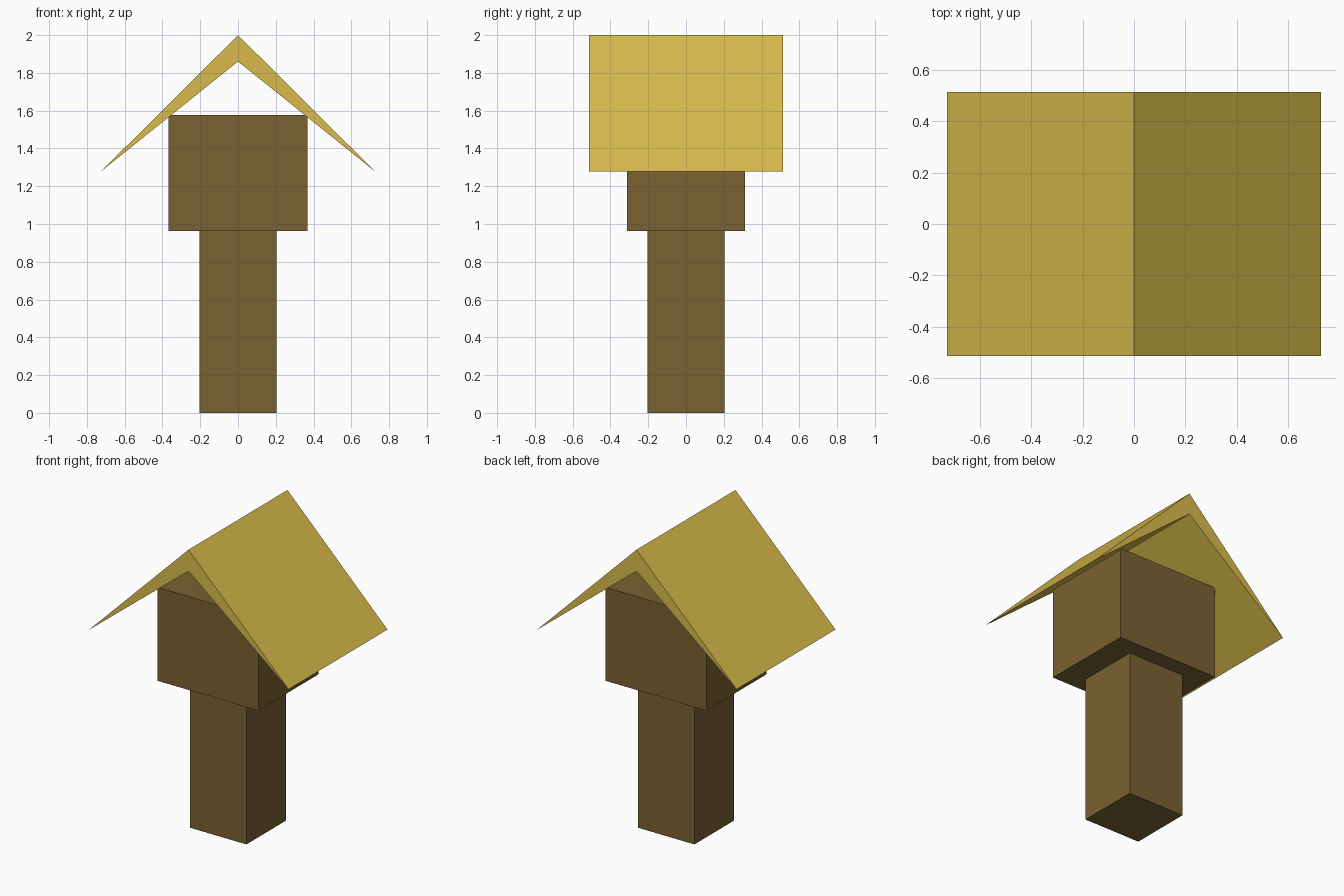
import bpy
import bmesh

if "Cube" in bpy.data.objects:
    bpy.data.objects.remove(bpy.data.objects["Cube"], do_unlink=True)


def make_material(name, colour):
    mat = bpy.data.materials.new(name)
    mat.use_nodes = True
    mat.diffuse_color = colour
    mat.node_tree.nodes["Principled BSDF"].inputs["Base Color"].default_value = colour
    return mat


def add_prism(name, profile, depth, mat):
    """Extrude an x-z profile symmetrically along y."""
    bm = bmesh.new()
    front = bm.faces.new([bm.verts.new((x, -depth / 2, z)) for x, z in profile])
    extruded = bmesh.ops.extrude_face_region(bm, geom=[front], use_keep_orig=True)
    verts = [v for v in extruded["geom"] if isinstance(v, bmesh.types.BMVert)]
    bmesh.ops.translate(bm, verts=verts, vec=(0, depth, 0))
    bmesh.ops.recalc_face_normals(bm, faces=bm.faces)
    mesh = bpy.data.meshes.new(name)
    bm.to_mesh(mesh)
    bm.free()
    mesh.materials.append(mat)
    obj = bpy.data.objects.new(name, mesh)
    bpy.context.collection.objects.link(obj)
    return obj


def add_box(name, half_width, depth, bottom, top, mat):
    profile = [(-half_width, bottom), (half_width, bottom),
               (half_width, top), (-half_width, top)]
    return add_prism(name, profile, depth, mat)


wood = make_material("brown wood", (0.195, 0.122, 0.031, 1))
straw = make_material("golden straw", (0.70, 0.50, 0.072, 1))

# Square post and the wider house block resting on it
add_box("post", 0.205, 0.41, 0, 0.964, wood)
add_box("house_block", 0.367, 0.626, 0.964, 1.578, wood)

# Gable roof tapering to sharp eaves
add_prism("gable_roof", [(-0.727, 1.277), (0, 1.86), (0.727, 1.277), (0, 2)],
          1.028, straw)
